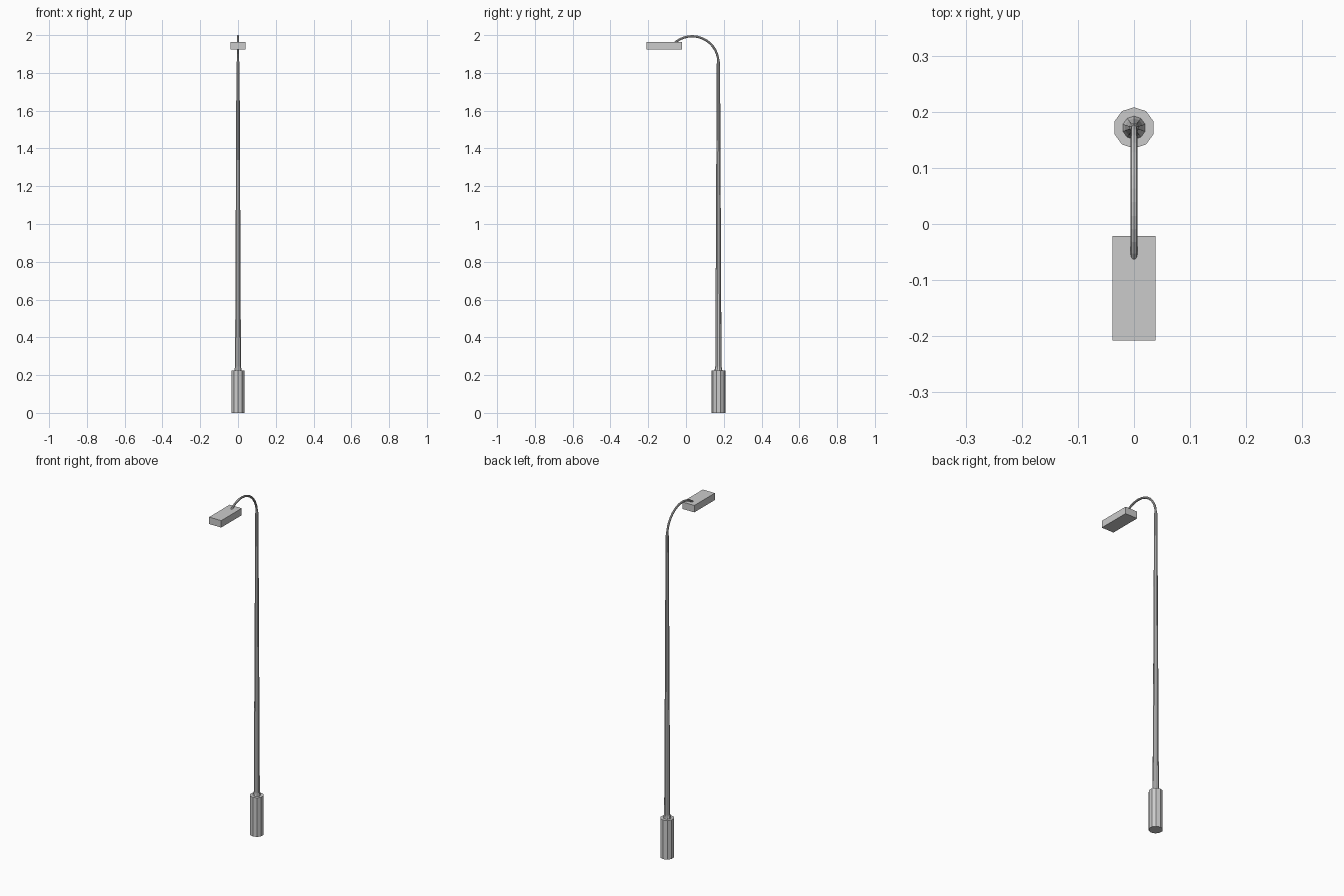
import bpy, bmesh, math

if "Cube" in bpy.data.objects:
    bpy.data.objects.remove(bpy.data.objects["Cube"])

POLE_Y = 0.1715
SIDES = 10


def finish(name, bm):
    bmesh.ops.recalc_face_normals(bm, faces=bm.faces)
    mesh = bpy.data.meshes.new(name)
    bm.to_mesh(mesh)
    bm.free()
    obj = bpy.data.objects.new(name, mesh)
    bpy.context.collection.objects.link(obj)
    return obj


def lathe(name, profile):
    """Faceted column around the pole axis from (radius, z) pairs."""
    bm = bmesh.new()
    rings = []
    for r, z in profile:
        ring = []
        for i in range(SIDES):
            a = math.pi / 2 + 2 * math.pi * i / SIDES
            ring.append(bm.verts.new((r * math.cos(a), POLE_Y + r * math.sin(a), z)))
        rings.append(ring)
    for lo, hi in zip(rings, rings[1:]):
        for i in range(SIDES):
            j = (i + 1) % SIDES
            bm.faces.new((lo[i], lo[j], hi[j], hi[i]))
    bm.faces.new(rings[0])
    bm.faces.new(rings[-1])
    return finish(name, bm)


# Wide base sleeve
lathe("base_sleeve", [(0.0366, 0), (0.0366, 0.225)])

# Tapering pole with a slight flare at the foot and a collar at the top
lathe("pole", [(0.021, 0.224), (0.0165, 0.245), (0.0088, 1.85), (0.006, 1.866)])

# Curved arm
R, cy, cz = 0.139, POLE_Y - 0.139, 1.855
curve = bpy.data.curves.new("arm", 'CURVE')
curve.dimensions = '3D'
curve.bevel_depth = 0.006
curve.bevel_resolution = 2
curve.use_fill_caps = True
spline = curve.splines.new('POLY')
STEPS = 14
spline.points.add(STEPS)
for i, p in enumerate(spline.points):
    a = math.radians(136) * i / STEPS
    p.co = (0, cy + R * math.cos(a), cz + R * math.sin(a), 1)
spline.use_smooth = False
arm = bpy.data.objects.new("arm", curve)
bpy.context.collection.objects.link(arm)

# Box lamp head
bm = bmesh.new()
bmesh.ops.create_cube(bm, size=1)
bmesh.ops.scale(bm, vec=(0.077, 0.187, 0.04), verts=bm.verts)
bmesh.ops.translate(bm, vec=(0, -0.1145, 1.943), verts=bm.verts)
finish("lamp_head", bm)
